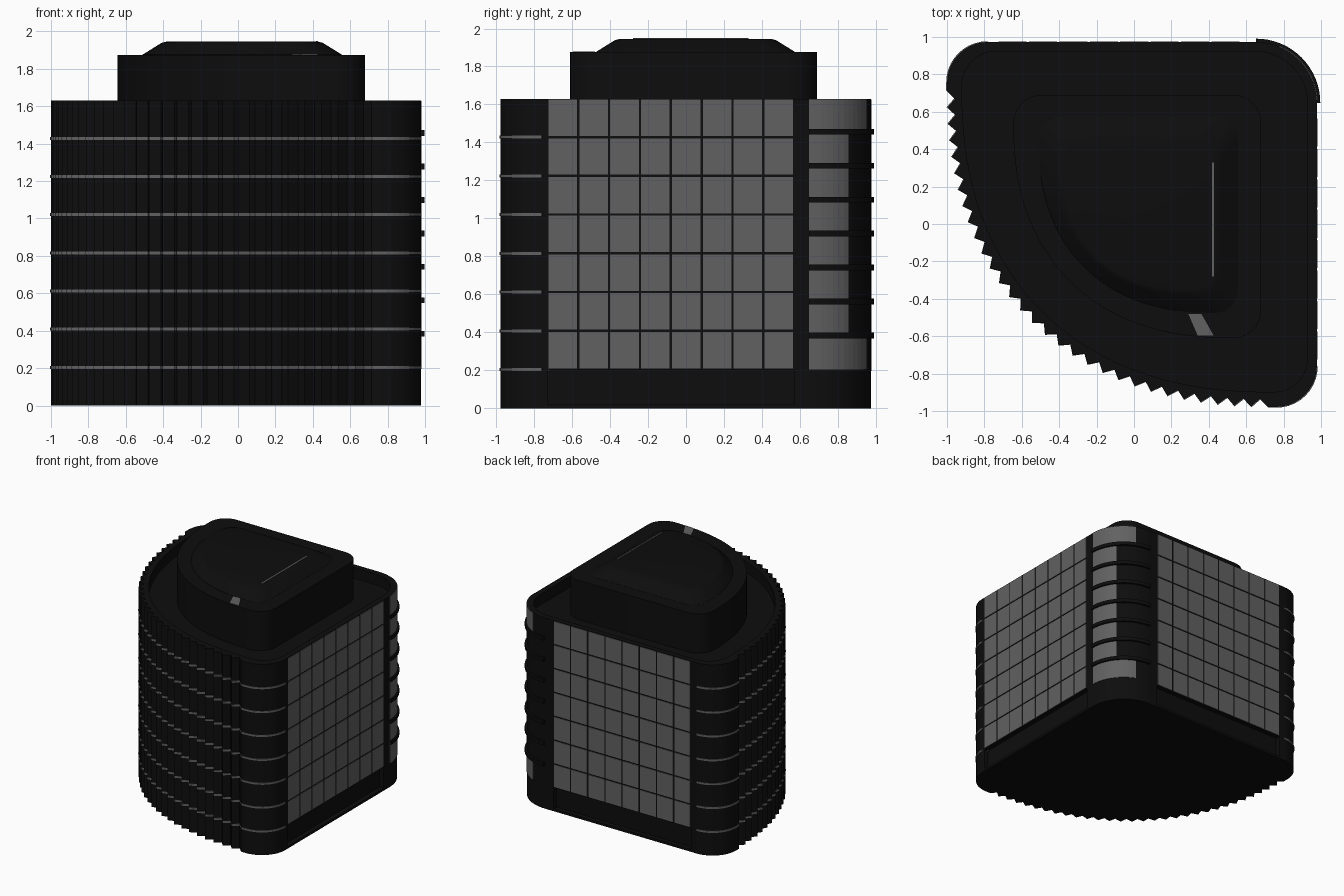
import bpy, bmesh, math

cube = bpy.data.objects.get("Cube")
if cube:
    bpy.data.objects.remove(cube)


def material(name, value):
    m = bpy.data.materials.new(name)
    m.use_nodes = True
    colour = (value, value, value, 1)
    m.diffuse_color = colour
    m.node_tree.nodes["Principled BSDF"].inputs["Base Color"].default_value = colour
    return m


black = material("black cladding", 0.004)
grey = material("grey glass", 0.12)


def arc(cx, cy, r, start, end, steps):
    angles = [math.radians(start + (end - start) * i / steps) for i in range(steps + 1)]
    return [(cx + r * math.cos(a), cy + r * math.sin(a)) for a in angles]


def bulge(cx, cy, rx, ry, depth, steps):
    """Swollen quarter curve, pleated by depth at every other point."""
    points = []
    for i in range(1, steps):
        a = math.pi * (1 + 0.5 * i / steps)
        c, s = math.cos(a), math.sin(a)
        k = (abs(c) ** 2.3 + abs(s) ** 2.3) ** (-1 / 2.3)
        d = depth if i % 2 == 0 else 0
        points.append((cx + (rx * k - d) * c, cy + (ry * k - d) * s))
    return points


def curved_side(x0, x1, y0, y1, r, depth=0.0):
    return (arc(x0 + r, y1 - r, r, 90, 180, 10)
            + bulge(x1 - r, y1 - r, x1 - r - x0, y1 - r - y0, depth, 62)
            + arc(x1 - r, y0 + r, r, 270, 360, 10))


def footprint(x0, x1, y0, y1, r, back_r, depth=0.0, notch=0.0):
    side_notch = [(x1, -0.73), (x1 - notch, -0.73), (x1 - notch, 0.57), (x1, 0.57)]
    back_notch = [(0.57, y1), (0.57, y1 - notch), (-0.73, y1 - notch), (-0.73, y1)]
    corner = arc(x1 - back_r, y1 - back_r, back_r, 0, 90, 16)
    curve = curved_side(x0, x1, y0, y1, r, depth)
    return curve + (side_notch + corner + back_notch if notch else corner)


def finish(name, bm, mat, smooth=False):
    bmesh.ops.recalc_face_normals(bm, faces=bm.faces[:])
    mesh = bpy.data.meshes.new(name)
    bm.to_mesh(mesh)
    bm.free()
    mesh.materials.append(mat)
    ob = bpy.data.objects.new(name, mesh)
    bpy.context.collection.objects.link(ob)
    if smooth:
        bpy.ops.object.select_all(action="DESELECT")
        ob.select_set(True)
        bpy.context.view_layer.objects.active = ob
        bpy.ops.object.shade_smooth_by_angle(angle=math.radians(25))
    return ob


def add_loft(bm, sections):
    """Join outlines of equal length, each at its own height, and cap the ends."""
    rings = [[bm.verts.new((x, y, z)) for x, y in loop] for loop, z in sections]
    for low, high in zip(rings, rings[1:]):
        for i in range(len(low)):
            j = (i + 1) % len(low)
            bm.faces.new((low[i], low[j], high[j], high[i]))
    bm.faces.new(rings[0][::-1])
    bm.faces.new(rings[-1])


def loft(name, sections, mat, smooth=False):
    bm = bmesh.new()
    add_loft(bm, sections)
    return finish(name, bm, mat, smooth)


def rectangle(x0, x1, y0, y1):
    return [(x0, y0), (x1, y0), (x1, y1), (x0, y1)]


X0, X1, Y0, Y1 = -1.0, 0.978, -0.978, 0.973
PLEAT = 0.042
FLOOR = 0.204
TOP = 1.63

# Ground floor, set back under the glazed sides, on a thin slab
outer = footprint(X0, X1, Y0, Y1, 0.22, 0.325, PLEAT)
loft("base_slab", [(outer, 0), (outer, 0.02)], black)
ground = footprint(X0, X1, Y0, Y1, 0.22, 0.325, PLEAT, 0.04)
loft("ground_floor", [(ground, 0.02), (ground, FLOOR)], black)

# Main tower with a raised parapet around the roof
inner = footprint(X0 + 0.08, X1 - 0.05, Y0 + 0.08, Y1 - 0.05, 0.18, 0.28)
loft("tower", [(outer, FLOOR), (outer, TOP), (inner, TOP), (inner, 1.54)], black)

# Grey bands between the floors of the pleated curve
bm = bmesh.new()
band = curved_side(X0 - 0.004, X1 + 0.004, Y0 - 0.004, Y1 + 0.004, 0.22, PLEAT)
for floor in range(1, 8):
    z = floor * FLOOR
    add_loft(bm, [(band, z - 0.008), (band, z + 0.008)])
finish("floor_bands", bm, grey)

# Window grids on the two flat sides
side, back = bmesh.new(), bmesh.new()
width, gap = 1.3 / 8, 0.006
for row in range(7):
    z0 = FLOOR * (row + 1) + gap
    z1 = min(FLOOR * (row + 2) - gap, TOP - 0.001)
    for col in range(8):
        a = -0.73 + col * width + gap
        b = a + width - 2 * gap
        for grid, plan in ((side, rectangle(X1 - 0.002, X1 + 0.004, a, b)),
                           (back, rectangle(a, b, Y1 - 0.002, Y1 + 0.004))):
            add_loft(grid, [(plan, z0), (plan, z1)])
finish("side_windows", side, grey)
finish("back_windows", back, grey)

# Rounded back corner: ledges and curved glass between them
CX, CY = X1 - 0.325, Y1 - 0.325
ledges, glass = bmesh.new(), bmesh.new()
STEP = 90 / 16
PITCH = 0.179
for level in range(8):
    z0 = FLOOR + level * PITCH
    if level:
        plan = arc(CX, CY, 0.343, 0, 90, 16) + arc(CX, CY, 0.28, 90, 0, 16)
        add_loft(ledges, [(plan, z0 - 0.015), (plan, z0 + 0.015)])
    steps = 12 if level in (0, 7) else 7
    plan = (arc(CX, CY, 0.329, 0, steps * STEP, steps)
            + arc(CX, CY, 0.322, steps * STEP, 0, steps))
    add_loft(glass, [(plan, z0), (plan, min(z0 + PITCH, TOP - 0.001))])
finish("corner_ledges", ledges, black)
finish("corner_glass", glass, grey)

# Penthouse and its sloped cap
wall = footprint(-0.645, 0.68, -0.61, 0.69, 0.15, 0.15)
loft("penthouse", [(wall, 1.53), (wall, 1.875)], black, True)


def cap_ring(inset):
    return footprint(-0.51 + inset, 0.555 - inset, -0.475 + inset, 0.575 - inset, 0.12, 0.12)


loft("roof_cap", [(cap_ring(0), 1.87), (cap_ring(0), 1.876), (cap_ring(0.09), 1.932),
                  (cap_ring(0.105), 1.94), (cap_ring(0.125), 1.945)], black, True)

# Small grey roof lights
slot = rectangle(0.416, 0.428, -0.28, 0.33)
loft("roof_slot", [(slot, 1.942), (slot, 1.949)], grey)
hatch = [(0.34, -0.595), (0.425, -0.595), (0.36, -0.48), (0.29, -0.48)]
loft("roof_hatch", [(hatch, 1.872), (hatch, 1.879)], grey)
